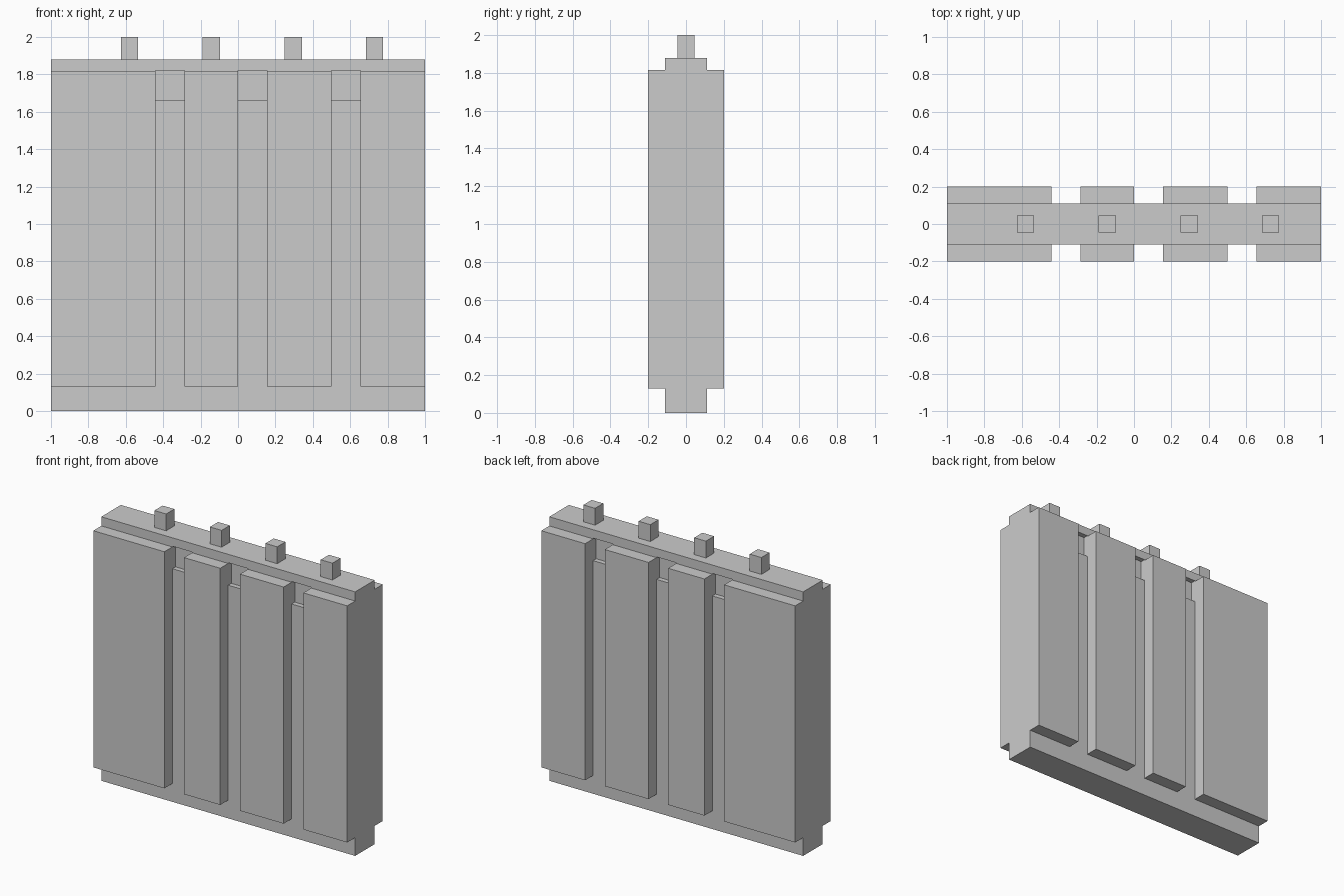
import bpy
import bmesh

if "Cube" in bpy.data.objects:
    bpy.data.objects.remove(bpy.data.objects["Cube"])


def box(name, x0, x1, y0, y1, z0, z1):
    """Axis-aligned box given by its limits."""
    bm = bmesh.new()
    bmesh.ops.create_cube(bm, size=1)
    for v in bm.verts:
        v.co.x = x1 if v.co.x > 0 else x0
        v.co.y = y1 if v.co.y > 0 else y0
        v.co.z = z1 if v.co.z > 0 else z0
    mesh = bpy.data.meshes.new(name)
    bm.to_mesh(mesh)
    bm.free()
    obj = bpy.data.objects.new(name, mesh)
    bpy.context.collection.objects.link(obj)
    return obj


CORE_Y, PANEL_Y, POCKET_DEPTH = 0.11, 0.2, 0.035
PANELS = [(-1, -0.44), (-0.285, 0), (0.155, 0.5), (0.655, 1)]
PEGS = [-0.58, -0.143, 0.295, 0.73]

# Central wall slab
core = box("wall_core", -1, 1, -CORE_Y, CORE_Y, 0, 1.88)

for side, s in (("front", -1), ("back", 1)):
    # Raised panels on both faces
    for i, (x0, x1) in enumerate(PANELS):
        ya, yb = sorted((s * CORE_Y, s * PANEL_Y))
        box(f"{side}_panel_{i + 1}", x0, x1, ya, yb, 0.13, 1.815)
    # Shallow pockets at the top of the grooves between panels
    for i in range(3):
        ya, yb = sorted((s * (CORE_Y - POCKET_DEPTH), s * (CORE_Y + 0.1)))
        cutter = box(f"{side}_pocket_cutter_{i + 1}", PANELS[i][1],
                     PANELS[i + 1][0], ya, yb, 1.66, 1.82)
        cutter.hide_render = True
        cutter.display_type = 'WIRE'
        mod = core.modifiers.new(cutter.name, 'BOOLEAN')
        mod.operation = 'DIFFERENCE'
        mod.solver = 'EXACT'
        mod.object = cutter

# Square pegs along the top edge
for i, x in enumerate(PEGS):
    box(f"top_peg_{i + 1}", x - 0.046, x + 0.046, -0.046, 0.046, 1.88, 2.0)
